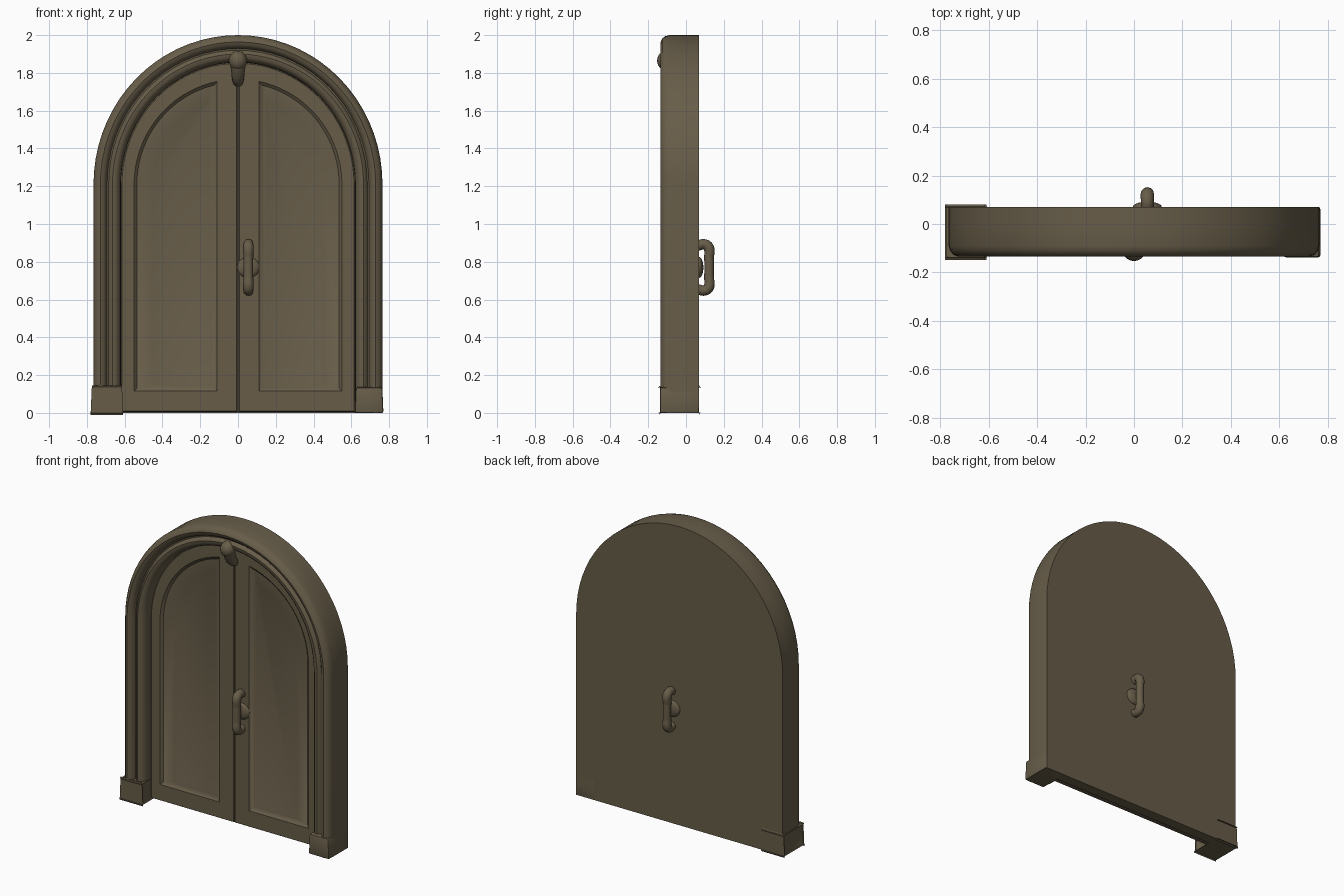
import bpy
import bmesh
from math import sin, cos, acos, pi, radians

if "Cube" in bpy.data.objects:
    bpy.data.objects.remove(bpy.data.objects["Cube"], do_unlink=True)

COLOUR = (0.135, 0.108, 0.066, 1)
wood = bpy.data.materials.new("aged brown wood")
wood.use_nodes = True
wood.diffuse_color = COLOUR
bsdf = wood.node_tree.nodes["Principled BSDF"]
bsdf.inputs["Base Color"].default_value = COLOUR
bsdf.inputs["Roughness"].default_value = 0.8

HALF, SPRING, TOP = 0.765, 1.21, 2.0
BACK, DOOR_FRONT = 0.07, -0.04
STEPS = 36


def smooth(ob, angle=35):
    bpy.ops.object.select_all(action="DESELECT")
    ob.select_set(True)
    bpy.context.view_layer.objects.active = ob
    bpy.ops.object.shade_smooth_by_angle(angle=radians(angle))


def finish(name, bm):
    bmesh.ops.recalc_face_normals(bm, faces=bm.faces)
    me = bpy.data.meshes.new(name)
    bm.to_mesh(me)
    bm.free()
    me.materials.append(wood)
    ob = bpy.data.objects.new(name, me)
    bpy.context.collection.objects.link(ob)
    smooth(ob)
    return ob


def arch(inset, z0=0.0):
    """Full arch outline, from right foot over the top to the other foot."""
    w, rise = HALF - inset, TOP - SPRING - inset
    curve = [(w * cos(pi * i / STEPS), SPRING + rise * sin(pi * i / STEPS))
             for i in range(STEPS + 1)]
    return [(w, z0)] + curve + [(-w, z0)]


def half_arch(w, top, x0, z0):
    """Outline of one door leaf between the middle line and the arch."""
    end = acos(x0 / w)
    rise = (top - SPRING) / sin(end)
    curve = [(w * cos(end * i / STEPS), SPRING + rise * sin(end * i / STEPS))
             for i in range(STEPS + 1)]
    return [(x0, z0), (w, z0)] + curve


def add_loop(bm, outline, y, side=1):
    return [bm.verts.new((x * side, y, z)) for x, z in outline]


def bridge(bm, a, b, closed=True):
    n = len(a)
    for i in range(n if closed else n - 1):
        j = (i + 1) % n
        bm.faces.new((a[i], a[j], b[j], b[i]))


# Back slab filling the whole arch
bm = bmesh.new()
front, back = add_loop(bm, arch(0), 0.0), add_loop(bm, arch(0), BACK)
bridge(bm, front, back)
bm.faces.new(front)
bm.faces.new(back)
finish("back_slab", bm)

# Moulded surround swept around the arch
PROFILE = [(0, 0), (0, -0.09), (0.006, -0.11), (0.018, -0.126), (0.036, -0.134),
           (0.054, -0.128), (0.066, -0.114), (0.072, -0.094), (0.08, -0.094),
           (0.086, -0.106), (0.1, -0.114), (0.118, -0.112), (0.132, -0.1),
           (0.142, -0.082), (0.145, -0.06), (0.145, 0)]
bm = bmesh.new()
loops = [add_loop(bm, arch(d), y) for d, y in PROFILE]
for a, b in zip(loops, loops[1:] + loops[:1]):
    bridge(bm, a, b, closed=False)
bm.faces.new([lp[0] for lp in loops])
bm.faces.new([lp[-1] for lp in loops])
finish("arch_surround", bm)

# Two leaves with stepped, sunken panels: half width, top, middle edge, bottom, y
LEAF = [(0.62, 1.855, 0.002, 0.006, 0.0),
        (0.62, 1.855, 0.002, 0.006, DOOR_FRONT + 0.006),
        (0.614, 1.85, 0.007, 0.01, DOOR_FRONT),
        (0.55, 1.755, 0.11, 0.115, DOOR_FRONT),
        (0.535, 1.735, 0.125, 0.13, DOOR_FRONT + 0.014),
        (0.45, 1.65, 0.14, 0.145, DOOR_FRONT + 0.017),
        (0.435, 1.63, 0.15, 0.155, DOOR_FRONT + 0.022)]
for side, name in ((1, "left_leaf"), (-1, "right_leaf")):
    bm = bmesh.new()
    loops = [add_loop(bm, half_arch(w, t, x, z), y, side) for w, t, x, z, y in LEAF]
    for a, b in zip(loops, loops[1:]):
        bridge(bm, a, b)
    bm.faces.new(loops[0])
    bm.faces.new(loops[-1])
    finish(name, bm)

# Plinth blocks under the surround
for side, name in ((1, "left_plinth"), (-1, "right_plinth")):
    bm = bmesh.new()
    bmesh.ops.create_cube(bm, size=1)
    for v in bm.verts:
        flare = 0.006 if v.co.z < 0 else 0
        v.co.x = side * (0.694 + v.co.x * (0.14 + flare * 2))
        v.co.y = -0.034 + v.co.y * 0.208
        v.co.z = 0.068 + v.co.z * 0.136
    bmesh.ops.bevel(bm, geom=bm.edges[:], offset=0.01, segments=2,
                    profile=0.5, affect="EDGES")
    finish(name, bm)


def tube(name, points, radius):
    """Rounded rod through points given as (x, y, z, radius factor)."""
    cu = bpy.data.curves.new(name, "CURVE")
    cu.dimensions = "3D"
    cu.bevel_depth = radius
    cu.bevel_resolution = 4
    cu.use_fill_caps = True
    cu.resolution_u = 6
    sp = cu.splines.new("BEZIER")
    sp.bezier_points.add(len(points) - 1)
    for bp, (x, y, z, r) in zip(sp.bezier_points, points):
        bp.co, bp.radius = (x, y, z), r
        bp.handle_left_type = bp.handle_right_type = "AUTO"
    cu.materials.append(wood)
    ob = bpy.data.objects.new(name, cu)
    bpy.context.collection.objects.link(ob)


def ball(name, centre, scale):
    bm = bmesh.new()
    bmesh.ops.create_uvsphere(bm, u_segments=20, v_segments=12, radius=1)
    for v in bm.verts:
        v.co = [c + s * k for c, s, k in zip(centre, scale, v.co)]
    finish(name, bm)


# Pull handles with rosettes on both faces
HX, HZ = 0.055, 0.77
for face, out, name in ((DOOR_FRONT, -1, "front"), (BACK, 1, "back")):
    rod = [(-0.01, -0.115, 1), (0.03, -0.122, 1), (0.05, -0.105, 1.05),
           (0.052, -0.05, 0.95), (0.052, 0.05, 0.95),
           (0.05, 0.105, 1.05), (0.03, 0.122, 1), (-0.01, 0.115, 1)]
    tube(name + "_handle", [(HX, face + out * d, HZ + z, r) for d, z, r in rod], 0.027)
    ball(name + "_rosette", (HX, face, HZ), (0.06, 0.022, 0.055))

# Scroll bracket at the crown
ball("crown_knob", (0, -0.105, 1.865), (0.048, 0.048, 0.052))
tube("crown_bracket", [(0, -0.1, 1.86, 1.2), (0, -0.085, 1.81, 1),
                       (0, -0.06, 1.77, 0.9), (0, -0.03, 1.75, 0.75)], 0.036)
